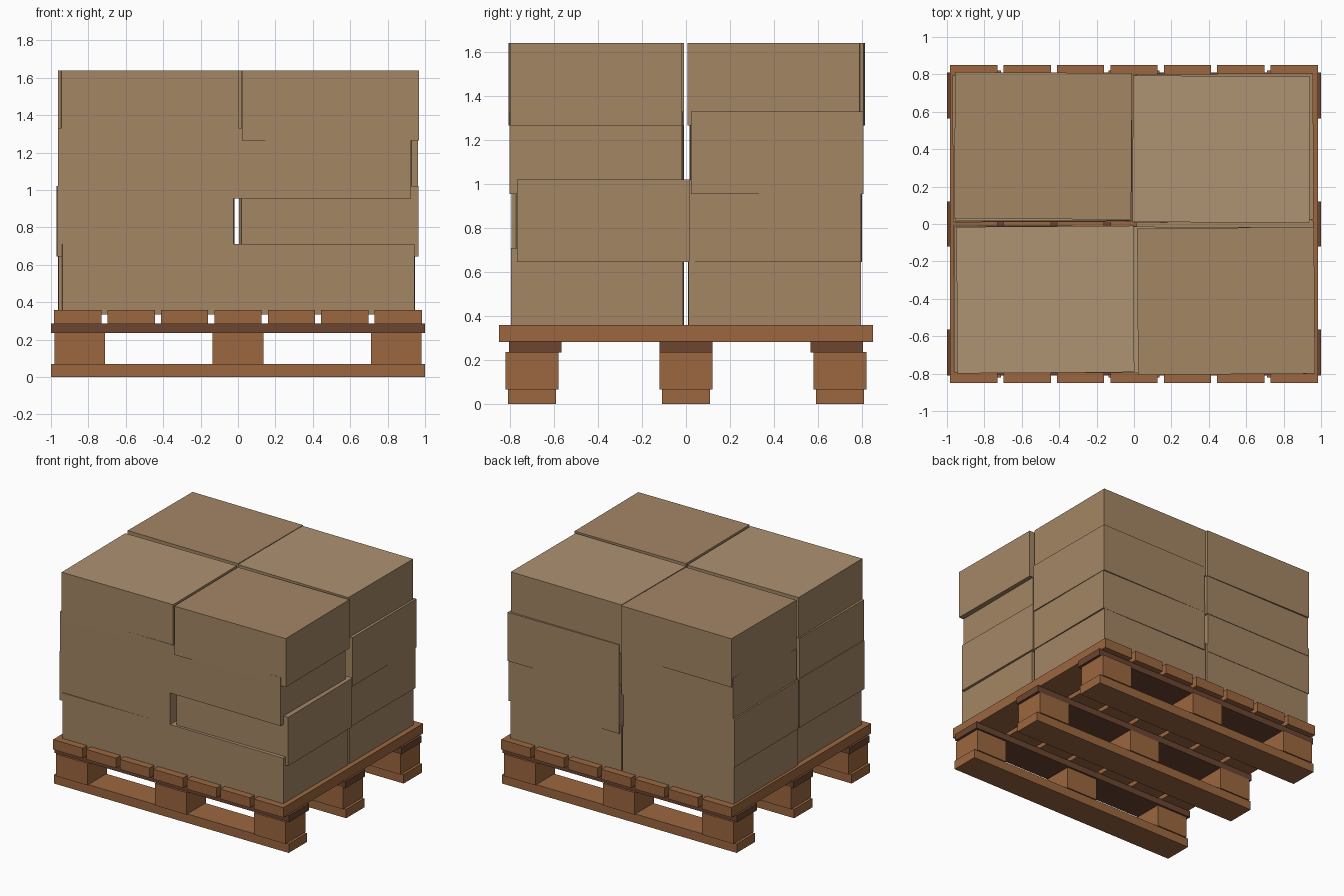
import bpy, bmesh
from math import radians
from mathutils import Matrix

if "Cube" in bpy.data.objects:
    bpy.data.objects.remove(bpy.data.objects["Cube"])


def material(name, rgb):
    m = bpy.data.materials.new(name)
    m.diffuse_color = (*rgb, 1)
    m.use_nodes = True
    m.node_tree.nodes["Principled BSDF"].inputs["Base Color"].default_value = m.diffuse_color
    return m


WOOD = material("pallet_wood", (0.33, 0.135, 0.05))
DARK = material("dark_wood", (0.15, 0.06, 0.03))
CARD = material("cardboard", (0.37, 0.24, 0.13))
LIGHT = material("light_cardboard", (0.42, 0.29, 0.17))


def box(name, center, size, mats, rot=0.0):
    """Cuboid; a second material, if given, goes on the top face."""
    me = bpy.data.meshes.new(name)
    bm = bmesh.new()
    bmesh.ops.create_cube(bm, size=1, matrix=Matrix.Diagonal((*size, 1)))
    bm.normal_update()
    for f in bm.faces:
        if len(mats) > 1 and f.normal.z > 0.5:
            f.material_index = 1
    bm.to_mesh(me)
    bm.free()
    for m in mats:
        me.materials.append(m)
    ob = bpy.data.objects.new(name, me)
    ob.location = center
    ob.rotation_euler.z = radians(rot)
    bpy.context.collection.objects.link(ob)
    return ob


# Pallet: three rows of runner, blocks and dark stringer
for row, y in zip(("front", "middle", "back"), (-0.70, 0, 0.70)):
    box(f"runner_{row}", (0, y, 0.0345), (2, 0.22, 0.069), [WOOD])
    for col, x in zip(("left", "middle", "right"), (-0.845, 0, 0.845)):
        box(f"block_{row}_{col}", (x, y, 0.152), (0.27, 0.24, 0.17), [WOOD])
    sy = y + 0.015 * ((y < 0) - (y > 0))
    box(f"stringer_{row}", (0, sy, 0.261), (2, 0.24, 0.052), [DARK])

# Pallet: deck slats
for i in range(7):
    box(f"deck_slat_{i + 1}", ((i - 3) * 0.2855, 0, 0.321),
        (0.252, 1.7, 0.077), [WOOD])

# Cartons: (x, y, turn in degrees) per layer, in the order
# front-left, front-right, back-left, back-right
layers = [
    [(-0.468, -0.403, 0.2), (0.472, -0.403, -0.2),
     (-0.488, 0.402, 0.2), (0.470, 0.402, 0.2)],
    [(-0.494, -0.400, -0.3), (0.490, -0.380, 0.4),
     (-0.496, 0.405, 0.2), (0.480, 0.407, -0.3)],
    [(-0.489, -0.403, -0.2), (0.455, -0.408, -0.3),
     (-0.484, 0.409, 0.2), (0.486, 0.412, 0.3)],
    [(-0.474, -0.404, 0.4), (0.492, -0.412, 0.4),
     (-0.486, 0.418, -0.4), (0.466, 0.400, -0.3)],
]
names = ("front_left", "front_right", "back_left", "back_right")
for k, layer in enumerate(layers):
    for q, (x, y, turn) in enumerate(layer):
        pale = (k + q // 2 + q % 2) % 2 == 1
        box(f"carton_layer{k + 1}_{names[q]}", (x, y, 0.5225 + 0.31 * k),
            (0.946, 0.783, 0.375), [CARD, LIGHT] if pale else [CARD], turn)
